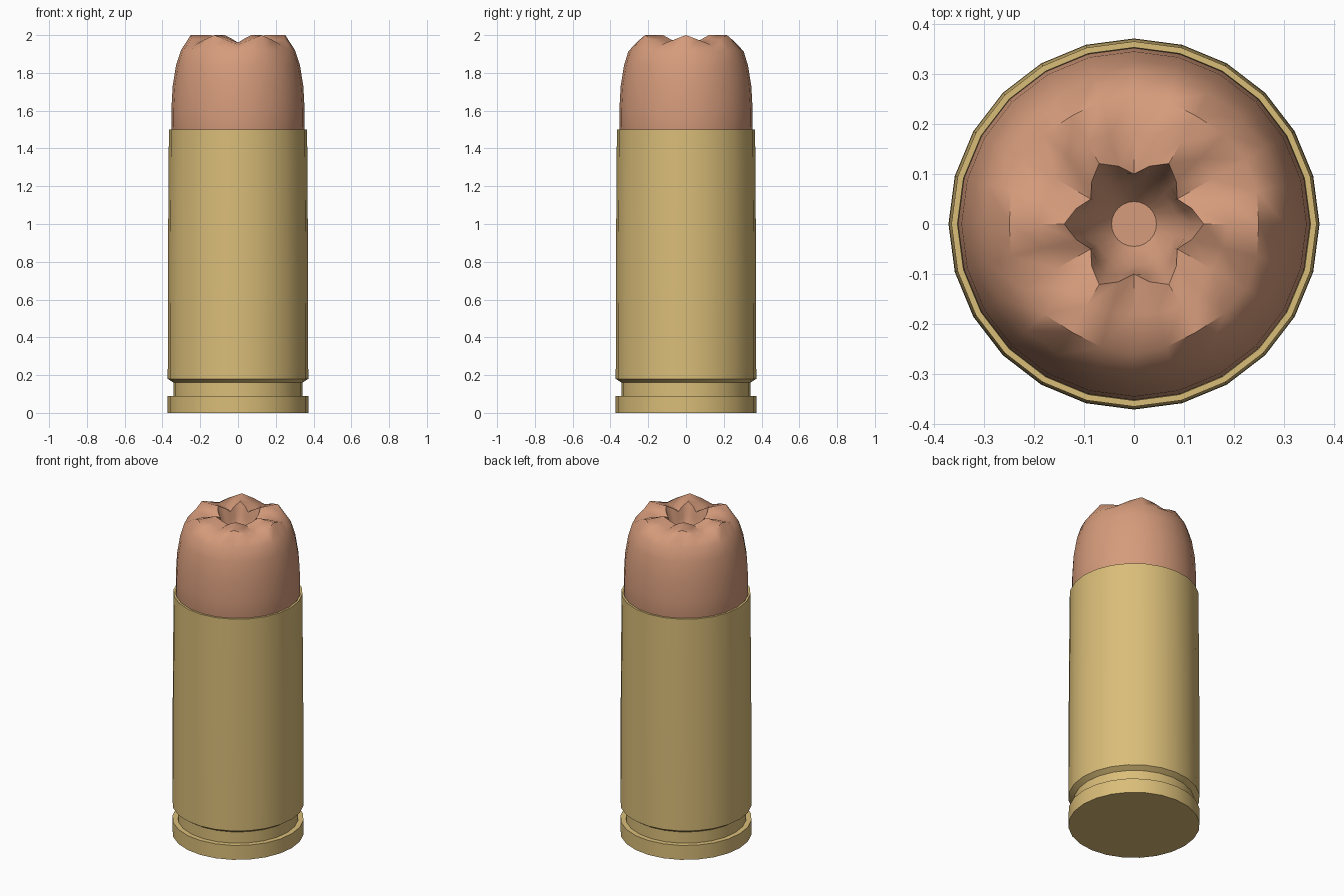
import bpy, bmesh, math

cube = bpy.data.objects.get("Cube")
if cube:
    bpy.data.objects.remove(cube, do_unlink=True)

SIDES = 24


def make_material(name, rgb, roughness=0.5):
    mat = bpy.data.materials.new(name)
    mat.use_nodes = True
    mat.diffuse_color = (*rgb, 1)
    mat.node_tree.nodes["Principled BSDF"].inputs["Base Color"].default_value = (*rgb, 1)
    return mat


def lathe(name, rings, mat, angle):
    """Skin stacked rings; each ring is (radius, z) or crest and valley pairs."""
    bm = bmesh.new()
    loops = []
    for ring in rings:
        r_crest, z_crest, r_valley, z_valley = ring if len(ring) == 4 else ring * 2
        loop = []
        for i in range(SIDES):
            a = math.tau * i / SIDES
            t = (1 - math.cos(6 * a)) / 2      # six crests around the nose
            r = r_crest + (r_valley - r_crest) * t
            z = z_crest + (z_valley - z_crest) * t
            loop.append(bm.verts.new((r * math.cos(a), r * math.sin(a), z)))
        loops.append(loop)
    for low, high in zip(loops, loops[1:]):
        for i in range(SIDES):
            j = (i + 1) % SIDES
            bm.faces.new((low[i], low[j], high[j], high[i]))
    # Close both ends
    bm.faces.new(reversed(loops[0]))
    bm.faces.new(loops[-1])
    bmesh.ops.recalc_face_normals(bm, faces=bm.faces)
    mesh = bpy.data.meshes.new(name)
    bm.to_mesh(mesh)
    bm.free()
    mesh.materials.append(mat)
    obj = bpy.data.objects.new(name, mesh)
    bpy.context.collection.objects.link(obj)
    bpy.ops.object.select_all(action="DESELECT")
    obj.select_set(True)
    bpy.context.view_layer.objects.active = obj
    bpy.ops.object.shade_smooth_by_angle(angle=math.radians(angle))
    return obj


brass = make_material("brass", (0.70, 0.51, 0.19))
copper = make_material("copper", (0.67, 0.33, 0.20))

# Case: base rim, extractor groove, tapered body and mouth lip
lathe("case", [
    (0.372, 0), (0.372, 0.09), (0.342, 0.09), (0.342, 0.16),
    (0.372, 0.18), (0.371, 0.78), (0.366, 1.5), (0.354, 1.5), (0.35, 1.46),
], brass, 35)

# Bullet: rounded sides, six-crested nose and hollow cavity
lathe("bullet", [
    (0.345, 1.46), (0.352, 1.5), (0.353, 1.6), (0.346, 1.73), (0.328, 1.84),
    (0.302, 1.92, 0.305, 1.915),
    (0.25, 2.0, 0.26, 1.95),
    (0.19, 2.0, 0.18, 1.96),
    (0.14, 2.0, 0.10, 1.96),
    (0.115, 1.93, 0.095, 1.91),
    (0.085, 1.84), (0.045, 1.79),
], copper, 50)
